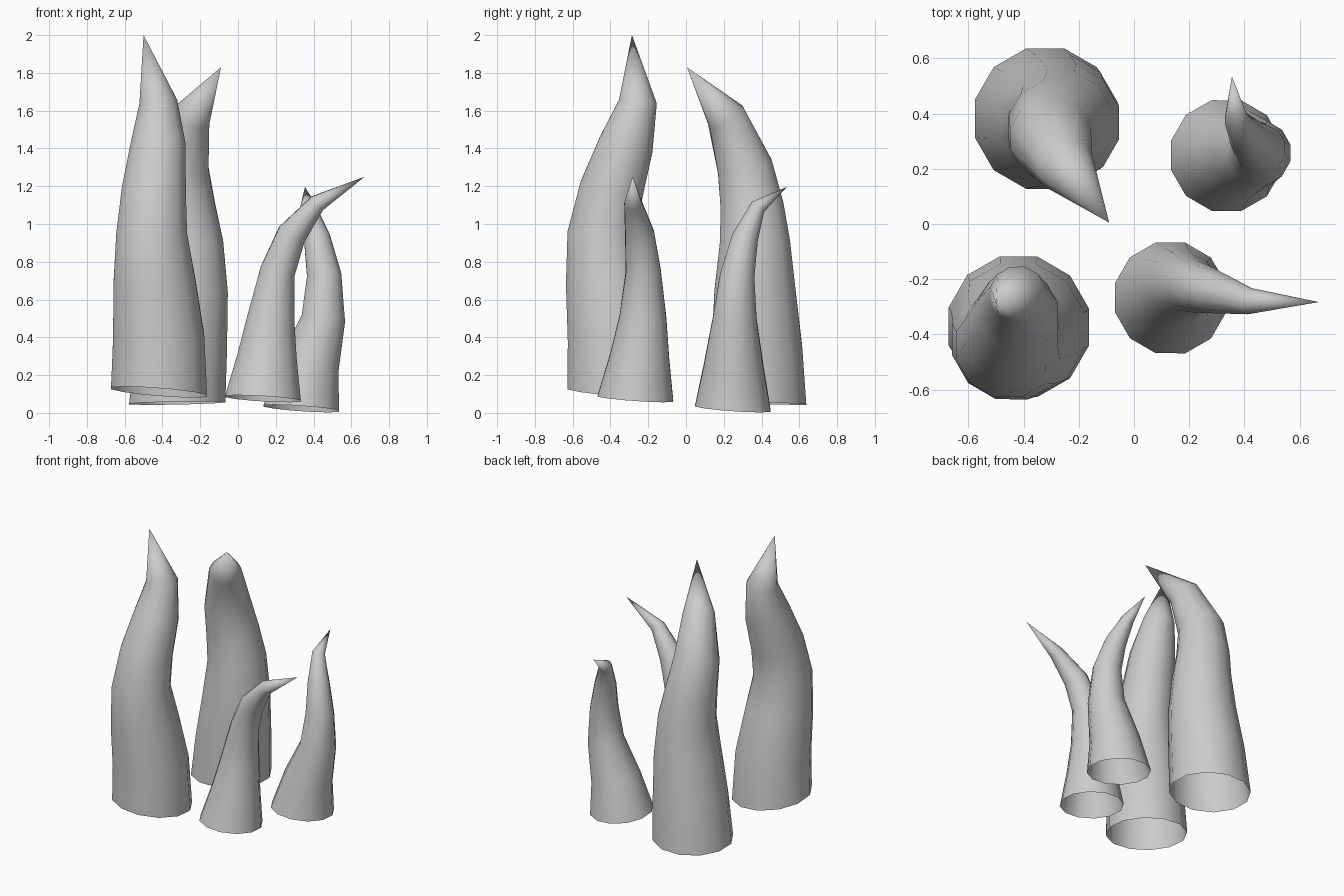
import bpy, bmesh, math
from mathutils import Vector

if "Cube" in bpy.data.objects:
    bpy.data.objects.remove(bpy.data.objects["Cube"])

SIDES = 12


def spike(name, rings, tip, base_tilt):
    """Open-bottomed bent horn: rings (x, y, z, radius) lofted up to a point."""
    bm = bmesh.new()
    centres = [Vector(r[:3]) for r in rings] + [Vector(tip)]
    loops = []
    for i, ring in enumerate(rings):
        up = (centres[i + 1] - centres[i]).normalized()
        if i == 0:
            up = Vector(base_tilt).normalized()
        else:
            up = (up + (centres[i] - centres[i - 1]).normalized()).normalized()
        side = (Vector((1, 0, 0)) - up * up.x).normalized()
        other = up.cross(side)
        loop = []
        for k in range(SIDES):
            a = 2 * math.pi * (k + 0.5) / SIDES
            loop.append(bm.verts.new(centres[i] + ring[3] * (side * math.cos(a) + other * math.sin(a))))
        loops.append(loop)
    apex = bm.verts.new(tip)
    for k in range(SIDES):
        n = (k + 1) % SIDES
        for lo, hi in zip(loops, loops[1:]):
            bm.faces.new((lo[k], lo[n], hi[n], hi[k]))
        bm.faces.new((loops[-1][k], loops[-1][n], apex))
    for f in bm.faces:
        f.smooth = True
    mesh = bpy.data.meshes.new(name)
    bm.to_mesh(mesh)
    bm.free()
    obj = bpy.data.objects.new(name, mesh)
    bpy.context.collection.objects.link(obj)
    return obj


# Two tall spikes on the left
spike("tall_spike_front",
      [(-.418, -.372, .11, .264), (-.42, -.385, .4, .25), (-.443, -.42, .7, .224),
       (-.457, -.44, .95, .194), (-.445, -.395, 1.18, .175), (-.422, -.317, 1.42, .15),
       (-.422, -.255, 1.645, .104)],
      (-.5, -.286, 2.0), (.08, .08, 1))
spike("tall_spike_back",
      [(-.322, .382, .052, .264), (-.297, .375, .35, .248), (-.268, .365, .65, .222),
       (-.265, .365, .9, .193), (-.288, .35, 1.09, .173), (-.303, .312, 1.3, .152),
       (-.25, .212, 1.57, .107)],
      (-.09, .005, 1.83), (-.02, .03, 1))

# Two short spikes on the right
spike("short_spike_front",
      [(.132, -.268, .075, .208), (.155, -.245, .3, .162), (.175, -.228, .51, .128),
       (.21, -.226, .75, .096), (.285, -.245, .945, .08), (.42, -.28, 1.11, .048)],
      (.67, -.283, 1.25), (.06, .07, 1))
spike("short_spike_back",
      [(.335, .248, .023, .208), (.378, .252, .25, .163), (.452, .258, .5, .12),
       (.456, .272, .73, .094), (.418, .312, .925, .072), (.37, .38, 1.09, .043)],
      (.355, .535, 1.197), (.07, .07, 1))
